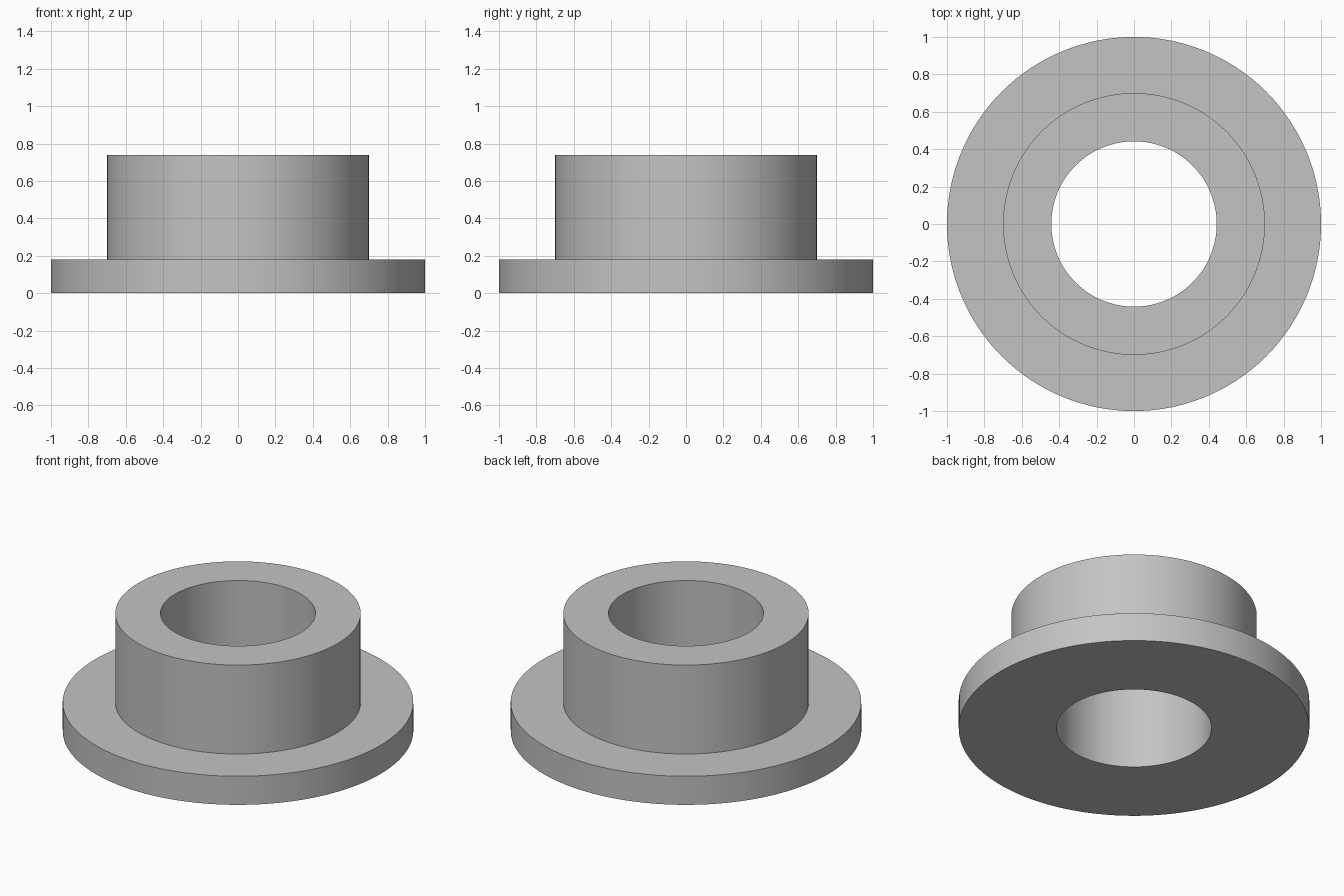
import bpy
import bmesh
import math

cube = bpy.data.objects.get("Cube")
if cube:
    bpy.data.objects.remove(cube, do_unlink=True)

SEGMENTS = 128
FLANGE_R, SLEEVE_R, BORE_R = 1.0, 0.7, 0.442
FLANGE_H, TOTAL_H = 0.18, 0.74

# Plain grey material
grey = bpy.data.materials.new("plain_grey")
grey.use_nodes = True
colour = (0.55, 0.55, 0.55, 1)
grey.diffuse_color = colour
grey.node_tree.nodes["Principled BSDF"].inputs["Base Color"].default_value = colour

# Closed cross-section of the flange, sleeve and bore, as (radius, height)
profile = [(BORE_R, 0), (FLANGE_R, 0), (FLANGE_R, FLANGE_H),
           (SLEEVE_R, FLANGE_H), (SLEEVE_R, TOTAL_H), (BORE_R, TOTAL_H)]

# Revolve the cross-section around the vertical axis
bm = bmesh.new()
verts = [bm.verts.new((r, 0, z)) for r, z in profile]
edges = [bm.edges.new((v, verts[(i + 1) % len(verts)])) for i, v in enumerate(verts)]
bmesh.ops.spin(bm, geom=verts + edges, cent=(0, 0, 0), axis=(0, 0, 1),
               angle=math.tau, steps=SEGMENTS, use_merge=True)
bmesh.ops.remove_doubles(bm, verts=bm.verts, dist=0.0001)
bmesh.ops.recalc_face_normals(bm, faces=bm.faces)

mesh = bpy.data.meshes.new("flanged_bushing")
bm.to_mesh(mesh)
bm.free()
mesh.materials.append(grey)

bushing = bpy.data.objects.new("flanged_bushing", mesh)
bpy.context.collection.objects.link(bushing)

# Smooth round walls, crisp rims
bpy.context.view_layer.objects.active = bushing
bushing.select_set(True)
bpy.ops.object.shade_smooth_by_angle(angle=math.radians(30))
